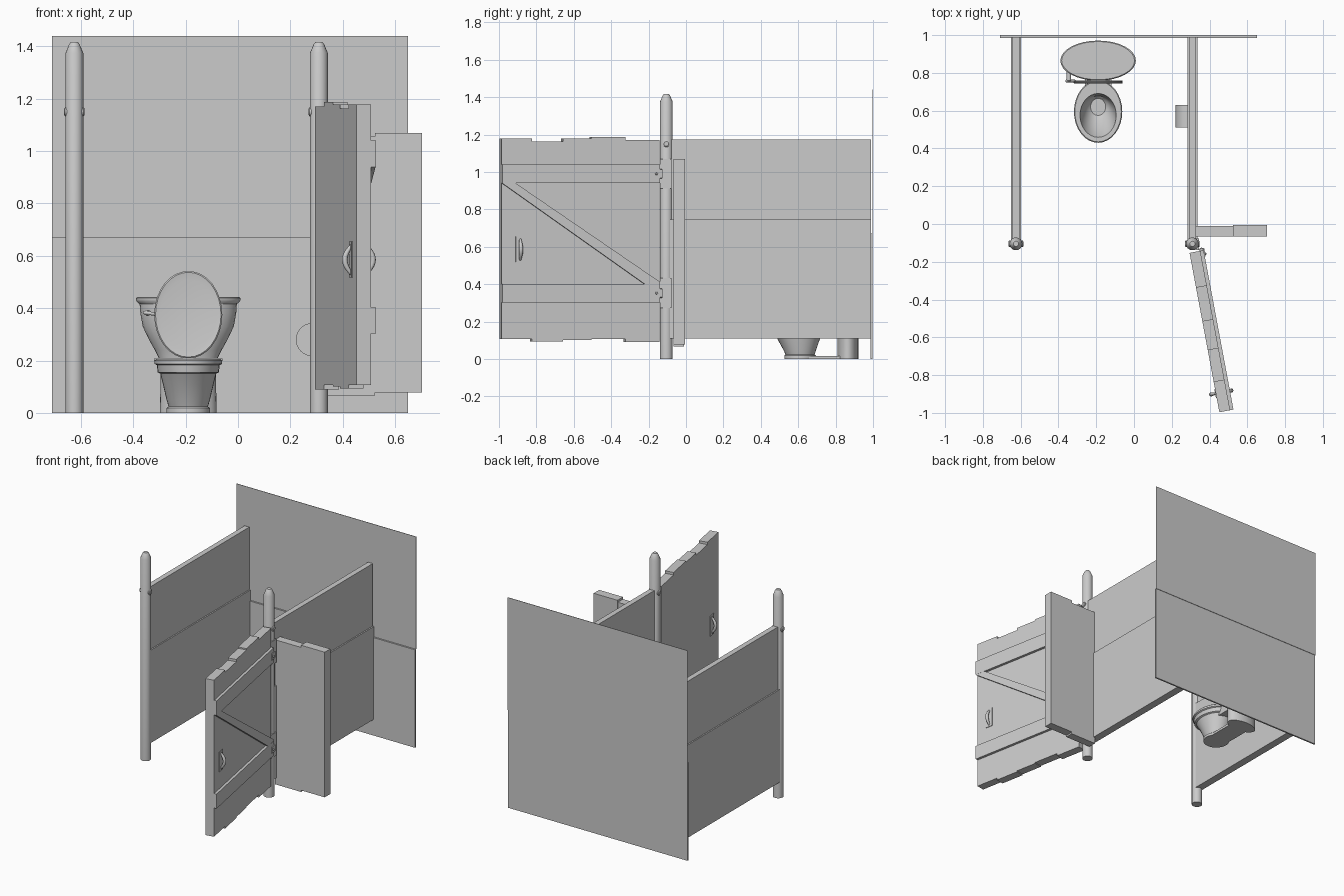
import bpy, bmesh, math
from mathutils import Matrix, Vector

if "Cube" in bpy.data.objects:
    bpy.data.objects.remove(bpy.data.objects["Cube"])

I = Matrix.Identity(4)


def finish(name, bm, matrix=I, smooth=False):
    bmesh.ops.recalc_face_normals(bm, faces=bm.faces)
    me = bpy.data.meshes.new(name)
    bm.to_mesh(me)
    bm.free()
    ob = bpy.data.objects.new(name, me)
    bpy.context.collection.objects.link(ob)
    ob.matrix_basis = matrix
    if smooth:
        bpy.ops.object.select_all(action='DESELECT')
        ob.select_set(True)
        bpy.context.view_layer.objects.active = ob
        bpy.ops.object.shade_smooth_by_angle(angle=math.radians(35))
    return ob


def box(name, x, y, z, matrix=I):
    bm = bmesh.new()
    bmesh.ops.create_cube(bm, size=1)
    for v in bm.verts:
        v.co = [(a + b) / 2 + c * (b - a) for (a, b), c in zip((x, y, z), v.co)]
    return finish(name, bm, matrix)


def prism(name, pts, lo, hi, matrix=I, smooth=False):
    """Extrude an (x, z) outline along y."""
    bm = bmesh.new()
    f = bm.faces.new([bm.verts.new((x, lo, z)) for x, z in pts])
    ext = bmesh.ops.extrude_face_region(bm, geom=[f], use_keep_orig=True)
    for v in ext['geom']:
        if isinstance(v, bmesh.types.BMVert):
            v.co.y = hi
    return finish(name, bm, matrix, smooth)


def loft(name, rings, cx=0, n=28, matrix=I):
    """Stack elliptical rings given as (z, centre y, radius x, radius y)."""
    bm = bmesh.new()
    loops = []
    for z, cy, rx, ry in rings:
        loops.append([bm.verts.new((cx + rx * math.cos(2 * math.pi * i / n),
                                    cy + ry * math.sin(2 * math.pi * i / n), z)) for i in range(n)])
    for a, b in zip(loops, loops[1:]):
        for i in range(n):
            bm.faces.new((a[i], a[(i + 1) % n], b[(i + 1) % n], b[i]))
    bm.faces.new(loops[0])
    bm.faces.new(loops[-1])
    return finish(name, bm, matrix, True)


def rod(name, centre, axis, r, length, n=14):
    m = Matrix.Translation(centre) @ Vector(axis).to_track_quat('Z', 'Y').to_matrix().to_4x4()
    h = length / 2
    return loft(name, [(-h, 0, r * .7, r * .7), (-h + .004, 0, r, r),
                       (h - .004, 0, r, r), (h, 0, r * .7, r * .7)], n=n, matrix=m)


# Back wall with its lower half set forward
box("back_wall_upper", (-.71, .65), (.997, 1), (.67, 1.44))
box("back_wall_lower", (-.71, .65), (.986, .997), (0, .67))

# Side partitions and posts
for side, x in (("left", -.625), ("right", .309)):
    half = [(.027, .11), (.027, .745), (.018, .745), (.018, 1.173)]
    outline = [(x + w, z) for w, z in half] + [(x - w, z) for w, z in reversed(half)]
    prism(side + "_partition", outline, -.09, .99)
    loft(side + "_post", [(0, -.105, .034, .034), (1.375, -.105, .034, .034),
                          (1.408, -.105, .02, .02), (1.416, -.105, .014, .014)], cx=x, n=16)
    rod(side + "_post_bolt", (x, -.105, 1.15), (1, 0, 0), .018, .078)

# Fixed front boards beside the right post
box("front_board_inner", (.325, .523), (-.066, -.01), (.066, 1.055))
box("front_board_outer", (.523, .703), (-.066, -.006), (.077, 1.07))

# Open door, built in its own frame: x along the door, y across it
D = Matrix.Translation((.294, -.153, 0)) @ Matrix.Rotation(math.atan2(-.983, .184), 4, 'Z')
edges = [0, .185, .37, .524, .693, .858]
heights = [(.09, 1.17), (.107, 1.187), (.1, 1.178), (.093, 1.162), (.107, 1.178)]
for i, zz in enumerate(heights):
    box(f"door_plank_{i + 1}", (edges[i], edges[i + 1]), (0, .058), zz, D)
box("door_rail_top", (0, .858), (.058, .076), (.94, 1.04), D)
box("door_rail_bottom", (0, .858), (.058, .076), (.303, .402), D)
prism("door_brace", [(.858, .94), (.785, .94), (0, .412), (0, .402), (.085, .402)], .058, .075, D)

# Door handles on both faces
for side, face, s in (("inner", 0, -1), ("outer", .058, 1)):
    box(side + "_handle_plate", (.732, .782), sorted((face, face + s * .004)), (.518, .655), D)
    cu = bpy.data.curves.new(side + "_handle", 'CURVE')
    cu.dimensions = '3D'
    cu.bevel_depth = .011
    cu.bevel_resolution = 2
    cu.use_fill_caps = True
    sp = cu.splines.new('POLY')
    sp.points.add(10)
    for i, p in enumerate(sp.points):
        t = i / 10
        p.co = (.757, face + s * .026 * math.sin(math.pi * t), .53 + .11 * t, 1)
        p.radius = .55 + .45 * math.sin(math.pi * t)
    ob = bpy.data.objects.new(side + "_handle", cu)
    bpy.context.collection.objects.link(ob)
    ob.matrix_basis = D

# Hinges: post plate, knuckle and door leaf
for name, z in (("upper", .99), ("lower", .352)):
    box(name + "_hinge_post_plate", (.325, .345), (-.138, -.078), (z - .08, z + .08))
    rod(name + "_hinge_knuckle", (.357, -.137, z), (0, 0, 1), .012, .05, 12)
    box(name + "_hinge_leaf", (-.012, .035), (.07, .081), (z - .022, z + .022), D)
    rod(name + "_hinge_screw", D @ Vector((.02, .081, z)), D.to_3x3() @ Vector((0, 1, 0)), .007, .012, 8)

# Paper roll half sunk into the right partition
arc = [(.284 - .063 * math.sin(math.pi * i / 20), .28 + .063 * math.cos(math.pi * i / 20)) for i in range(21)]
prism("paper_roll", arc, .51, .63, smooth=True)

# Toilet: bowl with hollow inside
X = -.19
loft("toilet_bowl", [
    (0, .61, .084, .084), (.018, .61, .084, .084), (.024, .61, .075, .078),
    (.05, .608, .083, .088), (.11, .602, .097, .115), (.15, .598, .107, .138),
    (.155, .595, .117, .152), (.182, .595, .12, .157), (.187, .595, .128, .165),
    (.2, .595, .128, .165), (.205, .595, .123, .16), (.205, .575, .096, .116),
    (.19, .577, .093, .112), (.13, .595, .078, .088), (.075, .617, .055, .062),
    (.06, .62, .04, .045)], cx=X, n=32)

# Cistern on its oval column
loft("toilet_tank", [
    (0, .865, .108, .056), (.14, .865, .106, .056), (.2, .865, .108, .06),
    (.24, .865, .128, .07), (.28, .865, .15, .081), (.33, .865, .174, .092),
    (.38, .865, .183, .097), (.42, .865, .186, .098)], cx=X, n=32)
loft("tank_lid", [
    (.416, .865, .186, .098), (.424, .865, .196, .103), (.432, .865, .2, .106),
    (.438, .865, .2, .106), (.443, .865, .193, .101)], cx=X, n=32)
box("toilet_foot_slab", (X - .07, X + .07), (.64, .85), (0, .016))
box("toilet_neck", (X - .06, X + .06), (.7, .83), (.13, .195))

# Raised seat lid, with a shallow recess in front
L = Matrix.Translation((X, .752, .375)) @ Matrix.Rotation(math.radians(90), 4, 'X')
loft("seat_lid", [(-.006, 0, .125, .162), (-.002, 0, .13, .167), (.004, 0, .13, .167),
                  (.008, 0, .125, .162), (.004, 0, .108, .135)], n=32, matrix=L)
rod("seat_hinge", (X, .752, .203), (1, 0, 0), .008, .26, 10)

# Flush lever
rod("flush_pivot", (-.345, .79, .382), (0, 1, 0), .012, .07, 12)
rod("flush_lever", (-.335, .757, .38), (1, 0, -.15), .007, .055, 10)
